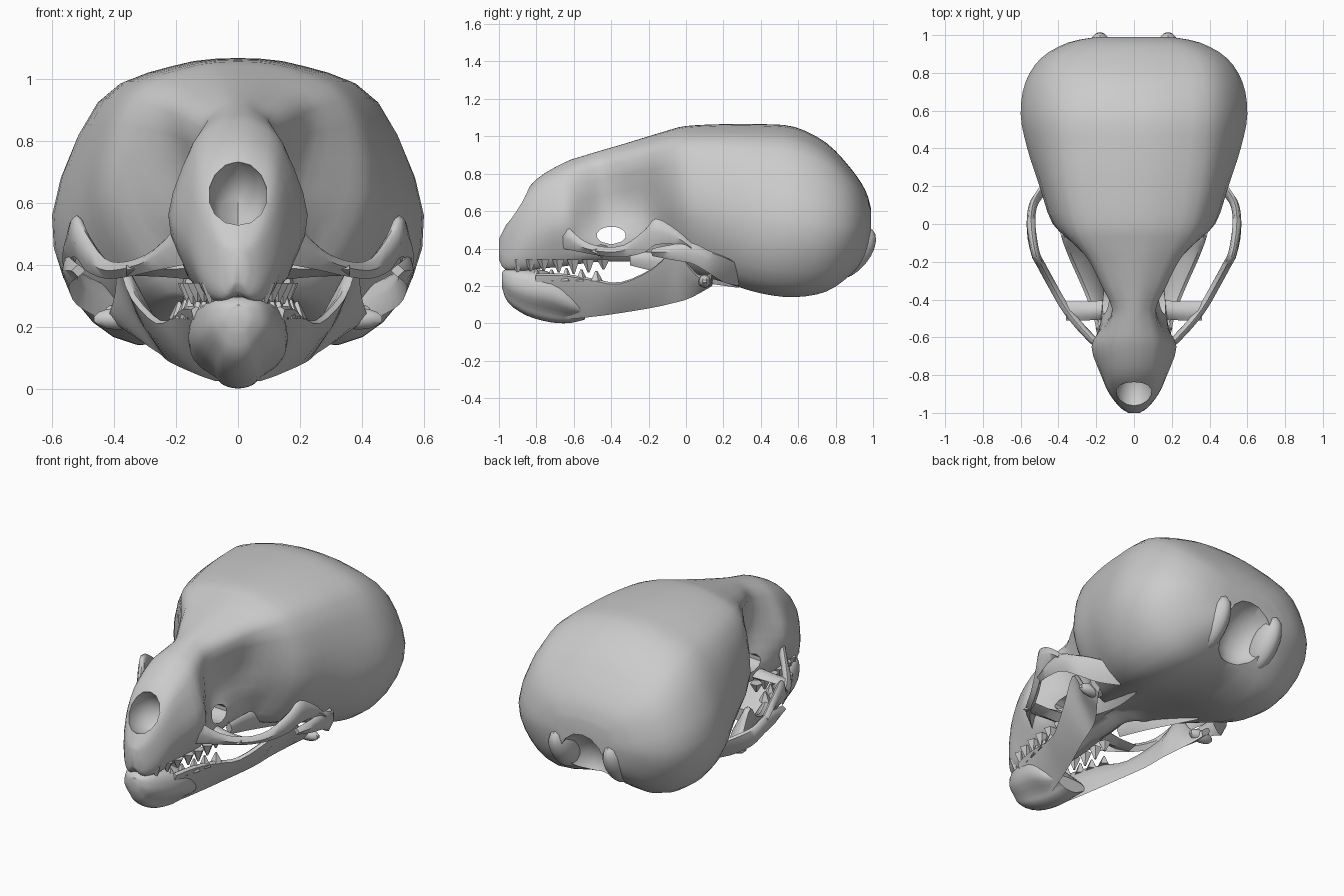
import bpy, bmesh, math
from mathutils import Vector, Matrix

if "Cube" in bpy.data.objects:
    bpy.data.objects.remove(bpy.data.objects["Cube"])


def spline(pts, n, closed=False):
    """Interpolating curve through points of any dimension."""
    out, m = [], len(pts)
    for i in range(m if closed else m - 1):
        if closed:
            q = [pts[(i + k) % m] for k in (-1, 0, 1, 2)]
        else:
            q = [pts[min(max(i + k, 0), m - 1)] for k in (-1, 0, 1, 2)]
        for s in range(n):
            t = s / n
            out.append(tuple(
                .5 * (2 * b + (c - a) * t + (2 * a - 5 * b + 4 * c - d) * t * t
                      + (3 * b - a - 3 * c + d) * t ** 3)
                for a, b, c, d in zip(*q)))
    if not closed:
        out.append(tuple(pts[-1]))
    return out


def finish(name, bm, mirror=False, angle=40):
    bmesh.ops.recalc_face_normals(bm, faces=bm.faces)
    me = bpy.data.meshes.new(name)
    bm.to_mesh(me)
    bm.free()
    ob = bpy.data.objects.new(name, me)
    bpy.context.collection.objects.link(ob)
    smooth(ob, angle)
    if mirror:
        ob.modifiers.new("mirror", 'MIRROR').use_mirror_merge = False
    return ob


def smooth(ob, angle):
    bpy.ops.object.select_all(action='DESELECT')
    ob.select_set(True)
    bpy.context.view_layer.objects.active = ob
    bpy.ops.object.shade_smooth_by_angle(angle=math.radians(angle))


def skin(bm, rings):
    vs = [[bm.verts.new(p) for p in r] for r in rings]
    n = len(vs[0])
    for a, b in zip(vs, vs[1:]):
        for i in range(n):
            bm.faces.new((a[i], a[(i + 1) % n], b[(i + 1) % n], b[i]))
    bm.faces.new(vs[0])
    bm.faces.new(vs[-1])


def loft(name, sections, lift):
    """Sections: y, top z, bottom z, then half widths high, middle and low."""
    rings = []
    for y, zt, zb, wt, wm, wl in spline(sections, 3):
        h = zt - zb
        half = [(wt * .5, zb + .97 * h), (wt, zb + .85 * h), (wm, zb + .46 * h),
                (wl, zb + .15 * h), (wl * .62, zb)]
        ring = [(0, zt)] + half + [(0, zb + lift * h)] + [(-x, z) for x, z in reversed(half)]
        rings.append([(x, y, z) for x, z in spline(ring, 3, True)])
    bm = bmesh.new()
    skin(bm, rings)
    return finish(name, bm)


def ribbon(name, pts, thick):
    """Bony strip: low x, high x, y, low z, high z; mirrored to the other side."""
    p = spline(pts, 3)
    rings = []
    for i, (xl, xh, y, zl, zh) in enumerate(p):
        a, b = p[max(i - 1, 0)], p[min(i + 1, len(p) - 1)]
        d = Vector((b[1] - a[1], b[2] - a[2])).normalized()
        ox, oy = d.y * thick / 2, -d.x * thick / 2
        xm, zm = (xl + xh) / 2, (zl + zh) / 2
        rings.append([(xl, y, zl), (xm + ox, y + oy, zm), (xh + ox * .6, y + oy * .6, zh - .01),
                      (xh, y, zh), (xh - ox * .6, y - oy * .6, zh - .01), (xm - ox, y - oy, zm)])
    bm = bmesh.new()
    skin(bm, rings)
    return finish(name, bm, True, 50)


def ellipsoid(name, loc, size, tilt=0, mirror=False, seg=16):
    bm = bmesh.new()
    mat = (Matrix.Translation(loc) @ Matrix.Rotation(math.radians(tilt), 4, 'X')
           @ Matrix.Diagonal((*size, 1)))
    bmesh.ops.create_uvsphere(bm, u_segments=seg, v_segments=seg // 2 + 2, radius=1, matrix=mat)
    return finish(name, bm, mirror)


# Braincase and snout in one continuous shell
cranium = loft("cranium", [
    (-1.0, .45, .34, .02, .03, .02),
    (-.97, .51, .29, .065, .075, .07),
    (-.90, .64, .28, .11, .13, .115),
    (-.80, .77, .29, .135, .175, .14),
    (-.65, .86, .305, .15, .225, .17),
    (-.55, .895, .32, .13, .17, .18),
    (-.45, .925, .33, .115, .11, .17),
    (-.33, .96, .33, .17, .11, .16),
    (-.20, 1.0, .33, .235, .17, .15),
    (-.10, 1.03, .31, .31, .31, .19),
    (0, 1.055, .28, .36, .43, .33),
    (.20, 1.065, .22, .41, .50, .42),
    (.40, 1.065, .16, .44, .565, .50),
    (.58, 1.05, .14, .455, .60, .52),
    (.75, .965, .17, .44, .575, .49),
    (.88, .83, .26, .39, .49, .41),
    (.96, .71, .36, .27, .35, .28),
    (.99, .61, .44, .15, .20, .15)], .06)

# Openings: nose, spinal opening, gap between the eye sockets
cutters = [ellipsoid("nose_cutter", (0, -.90, .63), (.10, .17, .12), -28, seg=10),
           ellipsoid("spine_cutter", (0, .95, .36), (.16, .14, .2), -45, seg=12),
           ellipsoid("socket_cutter", (0, -.40, .47), (.4, .09, .05), seg=10)]
for c in cutters:
    mod = cranium.modifiers.new(c.name, 'BOOLEAN')
    mod.operation, mod.object, mod.solver = 'DIFFERENCE', c, 'EXACT'
bpy.context.view_layer.objects.active = cranium
for c in cutters:
    bpy.ops.object.modifier_apply(modifier=c.name)
    bpy.data.objects.remove(c)
smooth(cranium, 40)

# Knobs beside the spinal opening
ellipsoid("neck_knob", (.18, .89, .375), (.07, .165, .09), 50, True)

# Cheek arches: front cheekbone strip and rear strip overlapping it
ribbon("cheekbone", [
    (.17, .17, -.66, .40, .55), (.27, .27, -.56, .38, .45), (.36, .36, -.45, .36, .41),
    (.43, .43, -.33, .355, .42), (.49, .49, -.22, .38, .50), (.52, .52, -.16, .42, .56),
    (.54, .54, -.05, .42, .50), (.545, .545, .03, .38, .43)], .045)
ribbon("rear_cheek_arch", [
    (.515, .515, -.18, .36, .40), (.54, .54, -.08, .34, .42), (.545, .545, .03, .32, .43),
    (.52, .53, .12, .27, .39), (.43, .48, .20, .22, .36), (.33, .40, .28, .20, .32)], .045)
ribbon("socket_floor", [
    (.13, .13, -.45, .35, .43), (.24, .24, -.46, .36, .41), (.36, .36, -.46, .365, .405)], .10)
ribbon("palate_wing", [
    (.15, .15, -.30, .31, .38), (.15, .16, -.10, .26, .38), (.17, .2, .08, .22, .36),
    (.22, .25, .28, .19, .3)], .04)

# Lower jaw: solid chin and two leaning arms
loft("chin", [
    (-.985, .27, .20, .03, .04, .03),
    (-.95, .295, .12, .08, .09, .055),
    (-.85, .295, .055, .12, .135, .08),
    (-.72, .27, .02, .145, .155, .08),
    (-.62, .18, .012, .14, .14, .075),
    (-.54, .10, .025, .09, .10, .06)], -.06)
ribbon("jaw_arm", [
    (.07, .135, -.80, .07, .265), (.06, .165, -.66, .025, .265), (.105, .195, -.50, .035, .24),
    (.155, .25, -.35, .055, .22), (.22, .33, -.17, .085, .30), (.25, .37, -.06, .11, .40),
    (.28, .38, .01, .13, .32), (.33, .40, .08, .165, .25), (.37, .41, .14, .20, .27)], .055)
ellipsoid("jaw_joint", (.39, .10, .225), (.08, .035, .035), 0, True, 10)


# Teeth rows: small cones, bigger at the corner of the mouth
def teeth(name, rows, base, tip):
    bm = bmesh.new()
    for x, y, k in rows:
        z0, z1 = base, base + (tip - base) * k
        mat = Matrix.Translation((x, y, (z0 + z1) / 2))
        if tip < base:
            mat = mat @ Matrix.Rotation(math.pi, 4, 'X')
        bmesh.ops.create_cone(bm, cap_ends=True, segments=5, radius1=.036, radius2=.006,
                              depth=abs(z1 - z0), matrix=mat)
    finish(name, bm, True, 20)


teeth("upper_teeth", [(.085, -.90, 1.0), (.11, -.83, .8), (.13, -.76, .8), (.145, -.68, .9),
                      (.155, -.60, 1), (.16, -.52, .9), (.16, -.44, .7)], .34, .265)
teeth("lower_teeth", [(.08, -.89, .9), (.11, -.80, .9), (.13, -.72, .9),
                      (.155, -.64, 1), (.17, -.56, .9), (.19, -.48, .8)], .225, .295)
